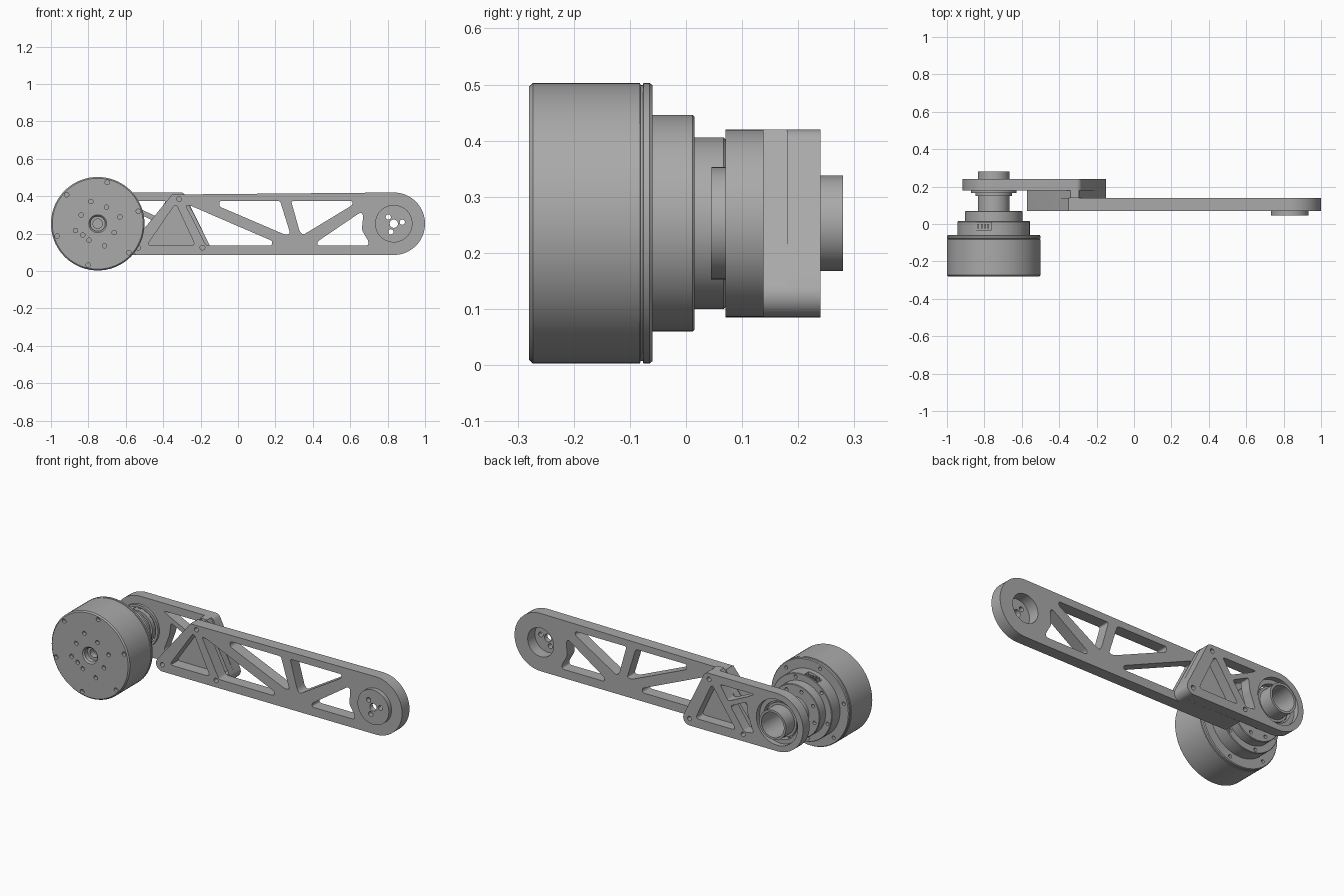
import bpy, bmesh
from math import sin, cos, radians, pi
from mathutils import Matrix, Vector

cube = bpy.data.objects.get("Cube")
if cube:
    bpy.data.objects.remove(cube)

metal = bpy.data.materials.new("grey metal")
metal.use_nodes = True
grey = (0.4, 0.4, 0.4, 1)
metal.diffuse_color = grey
metal.node_tree.nodes["Principled BSDF"].inputs["Base Color"].default_value = grey

MOTOR = (-0.75, 0.253)
TIP = (0.833, 0.253)
BOLTS = [(-0.533, 0.125), (-0.315, 0.385), (-0.19, 0.125)]


def finish(bm, name):
    bmesh.ops.remove_doubles(bm, verts=bm.verts, dist=0.0001)
    bmesh.ops.recalc_face_normals(bm, faces=bm.faces)
    mesh = bpy.data.meshes.new(name)
    bm.to_mesh(mesh)
    bm.free()
    obj = bpy.data.objects.new(name, mesh)
    bpy.context.collection.objects.link(obj)
    mesh.materials.append(metal)
    return obj


def smooth(obj):
    bpy.ops.object.select_all(action='DESELECT')
    obj.select_set(True)
    bpy.context.view_layer.objects.active = obj
    bpy.ops.object.shade_smooth_by_angle(angle=radians(30))
    return obj


def arc(centre, r, start=0, end=360, n=32):
    count = n if end - start == 360 else n + 1
    angles = [radians(start + (end - start) * i / n) for i in range(count)]
    return [(centre[0] + r * cos(a), centre[1] + r * sin(a)) for a in angles]


def rounded(points, r=0.014):
    """Fillet every corner of a polygon."""
    out = []
    pts = [Vector(p) for p in points]
    for i, p in enumerate(pts):
        ends = []
        for q in (pts[i - 1], pts[(i + 1) % len(pts)]):
            d = q - p
            ends.append(p + d.normalized() * min(r, d.length * 0.45))
        for k in range(6):
            t = k / 5
            out.append(ends[0] * (1 - t) ** 2 + p * 2 * t * (1 - t) + ends[1] * t * t)
    return out


def plate(name, loops, y0, y1):
    """Fill an outline with holes, seen from the front, between two depths."""
    curve = bpy.data.curves.new(name, 'CURVE')
    curve.dimensions = '2D'
    curve.fill_mode = 'BOTH'
    curve.extrude = (y1 - y0) / 2
    for loop in loops:
        spline = curve.splines.new('POLY')
        spline.points.add(len(loop) - 1)
        for point, p in zip(spline.points, loop):
            point.co = (p[0], p[1], 0, 1)
        spline.use_cyclic_u = True
    temp = bpy.data.objects.new(name + " curve", curve)
    bpy.context.collection.objects.link(temp)
    bpy.context.view_layer.update()
    mesh = temp.evaluated_get(bpy.context.evaluated_depsgraph_get()).to_mesh()
    bm = bmesh.new()
    bm.from_mesh(mesh)
    bpy.data.objects.remove(temp)
    bpy.data.curves.remove(curve)
    bm.transform(Matrix.Translation((0, (y0 + y1) / 2, 0)) @ Matrix.Rotation(pi / 2, 4, 'X'))
    return smooth(finish(bm, name))


def lathe(name, profile, closed=False, steps=72):
    """Turn (radius, depth) points around the motor axis."""
    bm = bmesh.new()
    vs = [bm.verts.new((r, y, 0)) for r, y in profile]
    es = [bm.edges.new(pair) for pair in zip(vs, vs[1:])]
    if closed:
        es.append(bm.edges.new((vs[-1], vs[0])))
    bmesh.ops.spin(bm, geom=vs + es, cent=(0, 0, 0), axis=(0, 1, 0),
                   angle=2 * pi, steps=steps, use_merge=True)
    bm.transform(Matrix.Translation((MOTOR[0], 0, MOTOR[1])))
    return finish(bm, name)


def ring_points(centre, r, start, count):
    return [arc(centre, r, start + 360 * i / count, start + 360 * i / count + 1, 1)[0]
            for i in range(count)]


# Motor housing: drum, step, rear boss and front bore
housing = lathe("motor_housing", [
    (0, -0.21), (0.025, -0.21), (0.025, -0.245), (0.04, -0.245), (0.04, -0.272),
    (0.048, -0.28), (0.243, -0.28), (0.25, -0.273), (0.25, -0.082), (0.246, -0.081),
    (0.246, -0.077), (0.25, -0.076), (0.25, -0.065), (0.246, -0.06), (0.193, -0.06),
    (0.193, 0.012), (0.19, 0.015), (0.153, 0.015), (0.153, 0.067), (0.15, 0.07), (0, 0.07)])

# Screw holes and connector slot cut from the housing
cut = bmesh.new()


def drill(points, y, r=0.012):
    for x, z in points:
        place = Matrix.Translation((x, y, z)) @ Matrix.Rotation(pi / 2, 4, 'X')
        bmesh.ops.create_cone(cut, cap_ends=True, segments=16, radius1=r, radius2=r,
                              depth=0.04, matrix=place)


drill(ring_points(MOTOR, 0.227, 17, 6), -0.28)
drill(ring_points(MOTOR, 0.124, 17, 4), -0.28)
drill(ring_points(MOTOR, 0.1, 62, 4), -0.28)
drill(ring_points(MOTOR, 0.1, 217, 1), -0.28)
drill(ring_points(MOTOR, 0.222, 47, 6), -0.06, 0.01)
drill(ring_points(MOTOR, 0.173, 17, 6), 0.015, 0.01)
drill(ring_points(MOTOR, 0.125, 17, 8), 0.07, 0.01)
bmesh.ops.create_cube(cut, size=1, matrix=Matrix.Translation((-0.805, -0.012, 0.44))
                      @ Matrix.Diagonal((0.085, 0.04, 0.05, 1)))
cutter = finish(cut, "housing_cutter")
cutter.hide_render = True
mod = housing.modifiers.new("holes", 'BOOLEAN')
mod.object = cutter
mod.solver = 'EXACT'
smooth(housing)
bpy.ops.object.modifier_apply(modifier=mod.name)
bpy.data.objects.remove(cutter)
smooth(housing)

# Connector pins inside the slot
bm = bmesh.new()
for i in range(4):
    bmesh.ops.create_cube(bm, size=1, matrix=Matrix.Translation((-0.832 + i * 0.018, -0.012, 0.424))
                          @ Matrix.Diagonal((0.008, 0.024, 0.022, 1)))
finish(bm, "connector_pins")

# Hollow output tube with its bearing rings
smooth(lathe("output_tube", [
    (0, 0.1), (0.072, 0.1), (0.072, 0.28), (0.085, 0.28), (0.085, 0.07), (0, 0.07)]))
smooth(lathe("inner_bearing_ring", [
    (0.084, 0.15), (0.098, 0.15), (0.098, 0.2), (0.084, 0.2)], True))
smooth(lathe("bearing_flange", [
    (0.108, 0.165), (0.122, 0.165), (0.122, 0.18), (0.133, 0.18), (0.133, 0.21),
    (0.108, 0.21)], True))
bm = bmesh.new()
for i in range(16):
    bmesh.ops.create_cube(bm, size=1, matrix=Matrix.Translation((MOTOR[0], 0.18, MOTOR[1]))
                          @ Matrix.Rotation(2 * pi * i / 16, 4, 'Y')
                          @ Matrix.Translation((0.103, 0, 0))
                          @ Matrix.Diagonal((0.016, 0.015, 0.012, 1)))
finish(bm, "bearing_rollers")

# Shared triangular joint: window and bolt holes
window = rounded([(-0.487, 0.137), (-0.333, 0.362), (-0.228, 0.137)], 0.025)
joint_holes = [window] + [arc(b, 0.013, n=16) for b in BOLTS]

# Long front arm with truss windows
front_outline = (arc(TIP, 0.167, -90, 90)
                 + rounded([(-0.345, 0.42), (-0.59, 0.086)], 0.02)[1:6]
                 + arc(BOLTS[0], 0.04, 145, 270, 10))
truss = [
    [(-0.28, 0.352), (-0.255, 0.35), (0.185, 0.16), (0.18, 0.136), (-0.17, 0.136)],
    [(-0.1, 0.375), (0.225, 0.375), (0.28, 0.198), (0.25, 0.195), (-0.1, 0.345)],
    [(0.284, 0.375), (0.612, 0.375), (0.612, 0.353), (0.348, 0.193), (0.33, 0.21)],
    [(0.425, 0.136), (0.695, 0.136), (0.698, 0.158), (0.662, 0.22), (0.67, 0.3),
     (0.655, 0.314), (0.425, 0.158)]]
plate("front_arm", [front_outline, arc(TIP, 0.083, n=48)]
      + [rounded(t) for t in truss] + joint_holes, 0.07, 0.138)

# Short rear arm carrying the motor
rear_outline = (arc(MOTOR, 0.167, 90, 270)
                + arc(BOLTS[2], 0.04, -90, 25, 10)
                + rounded([(-0.155, 0.145), (-0.29, 0.42), (-0.75, 0.42)], 0.02)[6:12])
rear_windows = [
    [(-0.605, 0.375), (-0.385, 0.375), (-0.438, 0.292), (-0.565, 0.352)],
    [(-0.452, 0.268), (-0.555, 0.318), (-0.563, 0.25), (-0.6, 0.15), (-0.54, 0.142)]]
plate("rear_arm", [rear_outline, arc(MOTOR, 0.132, n=48)]
      + [rounded(w) for w in rear_windows] + joint_holes, 0.18, 0.24)

# Spacer block joining the two arms
block = (arc(BOLTS[0], 0.04, 145, 270, 10) + arc(BOLTS[2], 0.04, -90, 25, 10)
         + rounded([(-0.29, 0.42), (-0.345, 0.42)], 0.01))
plate("joint_block", [block] + joint_holes, 0.138, 0.18)

# Output disc at the arm tip
plate("tip_disc", [arc(TIP, 0.1, n=48), arc(TIP, 0.022, n=24)]
      + [arc(p, 0.014, n=16) for p in ring_points(TIP, 0.046, 10, 3)], 0.045, 0.072)
